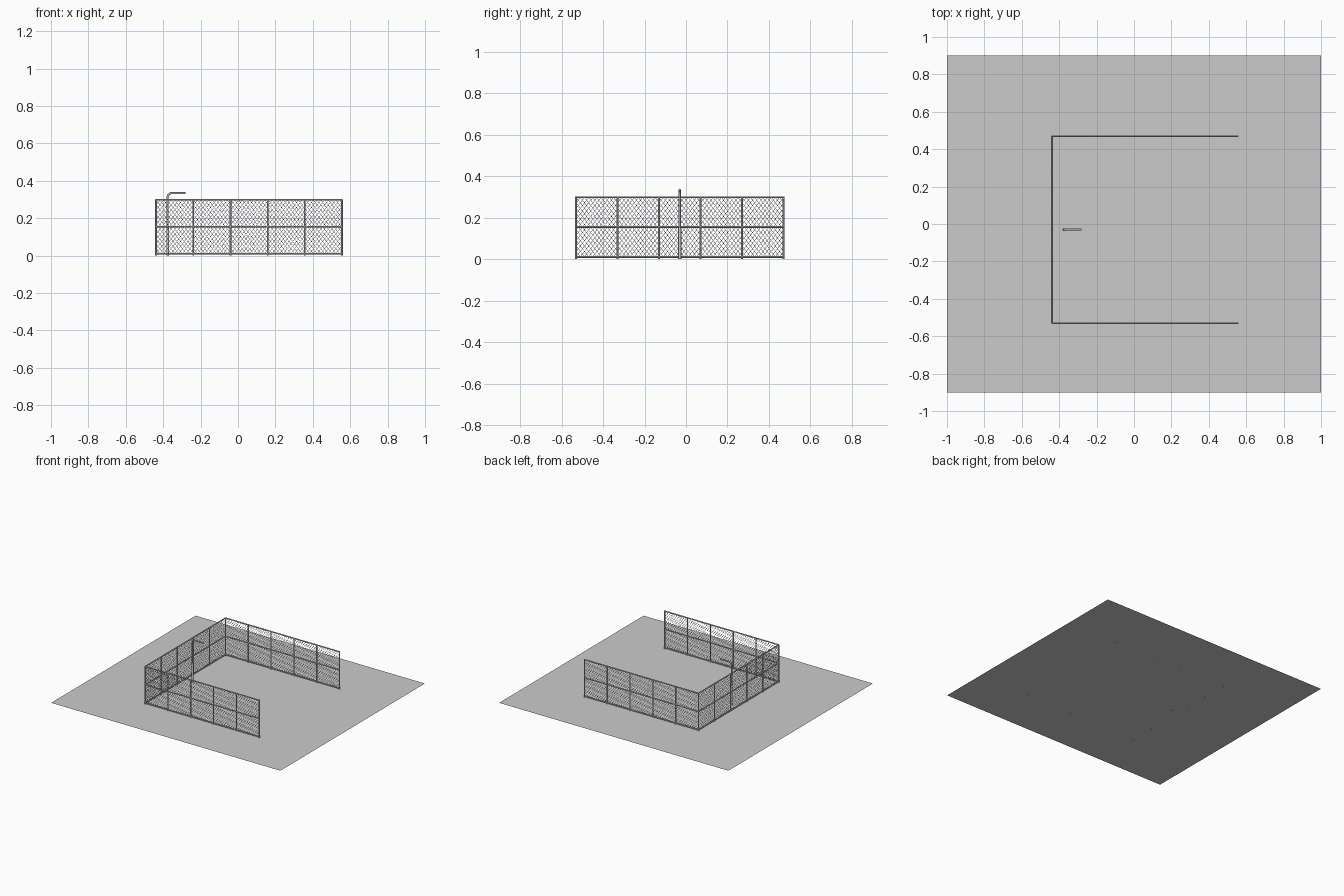
import bpy, bmesh, math
from mathutils import Vector

if "Cube" in bpy.data.objects:
    bpy.data.objects.remove(bpy.data.objects["Cube"])

X0, X1, Y0, Y1 = -0.438, 0.556, -0.53, 0.47
Z0, ZM, Z1 = 0.01, 0.155, 0.298
R = 0.0045
GROUND = 0.002


def tube(bm, a, b, r, sides):
    """Capped straight tube between two points."""
    a, b = Vector(a), Vector(b)
    d = b - a
    m = d.to_track_quat('Z', 'Y').to_matrix().to_4x4()
    m.translation = (a + b) / 2
    bmesh.ops.create_cone(bm, cap_ends=True, segments=sides, radius1=r,
                          radius2=r, depth=d.length, matrix=m)


def finish(bm, name, smooth=True):
    me = bpy.data.meshes.new(name)
    bm.to_mesh(me)
    bm.free()
    ob = bpy.data.objects.new(name, me)
    bpy.context.collection.objects.link(ob)
    if smooth:
        bpy.context.view_layer.objects.active = ob
        ob.select_set(True)
        bpy.ops.object.shade_smooth_by_angle()
        ob.select_set(False)
    return ob


def fence(name, start, end, posts):
    start, end = Vector(start), Vector(end)
    length = (end - start).length
    u = (end - start) / length

    def at(s, z):
        p = start + u * s
        return (p.x, p.y, z)

    # posts and three rails
    bm = bmesh.new()
    for i in posts:
        s = length * i / 5
        tube(bm, at(s, 0), at(s, Z1 + 0.003), R, 12)
    for z in (Z0, ZM, Z1):
        tube(bm, at(0, z), at(length, z), R, 12)
    finish(bm, name + "_frame")

    # diagonal wires in both directions, clipped to the frame
    bm = bmesh.new()
    h = Z1 - Z0
    run = h / 1.3
    step = 0.02
    for k in range(-int(run / step), int(length / step) + 1):
        s = k * step
        t0 = max(0, -s / run)
        t1 = min(1, (length - s) / run)
        if t1 - t0 < 0.02:
            continue
        for flip in (False, True):
            za, zb = Z0 + h * t0, Z0 + h * t1
            if flip:
                za, zb = Z0 + Z1 - za, Z0 + Z1 - zb
            tube(bm, at(s + run * t0, za), at(s + run * t1, zb), 0.0009, 4)
    finish(bm, name + "_wire_mesh", False)


# ground sheet
bm = bmesh.new()
vs = [bm.verts.new((x, y, GROUND)) for x, y in ((-1, -.9), (1, -.9), (1, .9), (-1, .9))]
bm.faces.new(vs)
finish(bm, "ground_sheet", False)

# three fence sides
fence("front_fence", (X0, Y0, 0), (X1, Y0, 0), range(6))
fence("back_fence", (X0, Y1, 0), (X1, Y1, 0), range(6))
fence("left_fence", (X0, Y0, 0), (X0, Y1, 0), range(1, 5))

# bent pole with arm
px, py, top, bend = -0.376, -0.03, 0.334, 0.02
pts = [(px, py, 0)]
for i in range(7):
    a = math.pi - i * math.pi / 12
    pts.append((px + bend + bend * math.cos(a), py, top - bend + bend * math.sin(a)))
pts.append((-0.28, py, top))
cu = bpy.data.curves.new("pole", 'CURVE')
cu.dimensions = '3D'
cu.bevel_depth = 0.0055
cu.bevel_resolution = 2
cu.use_fill_caps = True
sp = cu.splines.new('POLY')
sp.points.add(len(pts) - 1)
for p, co in zip(sp.points, pts):
    p.co = (*co, 1)
bpy.context.collection.objects.link(bpy.data.objects.new("bent_pole", cu))

# thicker lower sleeve of the pole
bm = bmesh.new()
tube(bm, (px, py, 0), (px, py, 0.15), 0.0075, 16)
finish(bm, "pole_sleeve")
